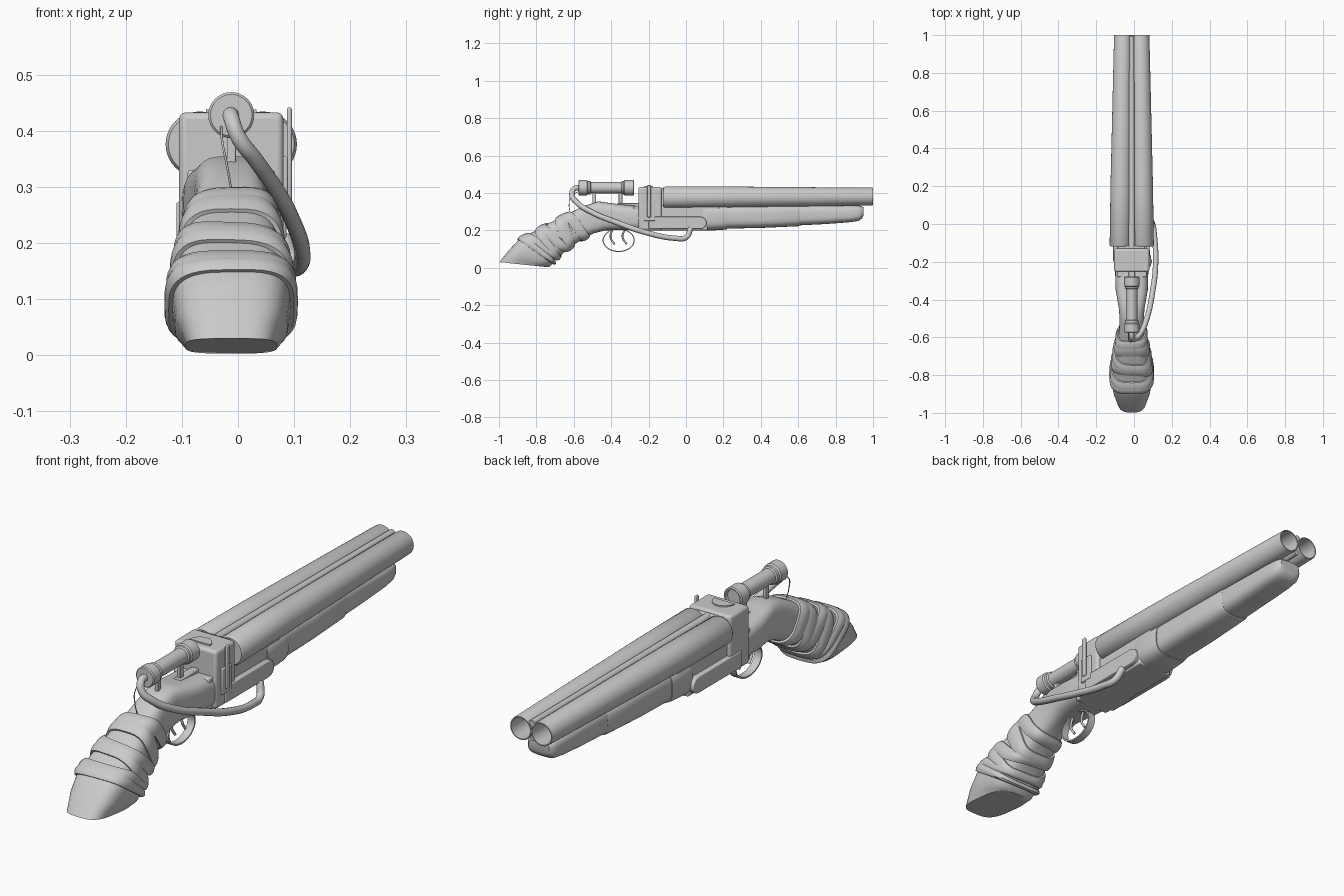
import bpy, bmesh, math
from mathutils import Vector

if "Cube" in bpy.data.objects:
    bpy.data.objects.remove(bpy.data.objects["Cube"])

CX = -0.012  # centre plane of the gun


def add(name, verts, faces, angle=35, bevel=0):
    me = bpy.data.meshes.new(name)
    me.from_pydata(verts, [], faces)
    bm = bmesh.new()
    bm.from_mesh(me)
    bmesh.ops.recalc_face_normals(bm, faces=bm.faces)
    bm.to_mesh(me)
    bm.free()
    ob = bpy.data.objects.new(name, me)
    bpy.context.collection.objects.link(ob)
    if bevel:
        m = ob.modifiers.new("bevel", 'BEVEL')
        m.width, m.segments = bevel, 3
    bpy.ops.object.select_all(action='DESELECT')
    ob.select_set(True)
    bpy.context.view_layer.objects.active = ob
    bpy.ops.object.shade_smooth_by_angle(angle=math.radians(angle))
    return ob


def skin(name, rings, caps=True, closed=False, angle=35):
    n, k = len(rings[0]), len(rings)
    verts = [p for r in rings for p in r]
    faces = []
    for i in range(k if closed else k - 1):
        a, b = i * n, (i + 1) % k * n
        faces += [(a + j, a + (j + 1) % n, b + (j + 1) % n, b + j) for j in range(n)]
    if caps and not closed:
        faces += [tuple(range(n)), tuple(range((k - 1) * n, k * n))]
    return add(name, verts, faces, angle)


def box(name, x0, x1, y0, y1, z0, z1, bevel=0.006):
    v = [(x, y, z) for x in (x0, x1) for y in (y0, y1) for z in (z0, z1)]
    f = [(0, 1, 3, 2), (4, 6, 7, 5), (0, 4, 5, 1), (2, 3, 7, 6), (0, 2, 6, 4), (1, 5, 7, 3)]
    return add(name, v, f, 35, bevel)


def prism(name, x0, x1, outline, bevel=0.004):
    n = len(outline)
    v = [(x, y, z) for x in (x0, x1) for y, z in outline]
    f = [tuple(range(n)), tuple(range(n, 2 * n))]
    f += [(j, (j + 1) % n, n + (j + 1) % n, n + j) for j in range(n)]
    return add(name, v, f, 35, bevel)


def lathe(name, profile, n=32):
    # profile rows: y, radius, x, z
    return skin(name, [[(x + r * math.cos(2 * math.pi * j / n), y, z + r * math.sin(2 * math.pi * j / n))
                        for j in range(n)] for y, r, x, z in profile])


def cable(name, pts, r):
    cu = bpy.data.curves.new(name, 'CURVE')
    cu.dimensions, cu.bevel_depth, cu.bevel_resolution = '3D', r, 4
    cu.use_fill_caps = True
    sp = cu.splines.new('BEZIER')
    sp.bezier_points.add(len(pts) - 1)
    for b, p in zip(sp.bezier_points, pts):
        b.co = p
        b.handle_left_type = b.handle_right_type = 'AUTO'
    ob = bpy.data.objects.new(name, cu)
    bpy.context.collection.objects.link(ob)


def spow(v, e):
    return math.copysign(abs(v) ** e, v)


def section_point(stations, t, a, d=0.0, e=0.6):
    # stations: top y, top z, bottom y, bottom z, half width
    i = max(0, min(int(t), len(stations) - 2))
    s = [p + (q - p) * (t - i) for p, q in zip(stations[i], stations[i + 1])]
    top, bot = Vector((CX, s[0], s[1])), Vector((CX, s[2], s[3]))
    c, v = (top + bot) / 2, (top - bot) / 2
    p = c + v * (1 + d / v.length) * spow(math.sin(a), e)
    p.x += (s[4] + d) * spow(math.cos(a), e)
    return p


N = 40
ANG = [2 * math.pi * j / N for j in range(N)]

# stock and grip
stock = [(-.25, .33, -.25, .2, .088), (-.36, .34, -.34, .203, .085), (-.47, .355, -.43, .2, .067),
         (-.56, .325, -.49, .185, .064), (-.63, .288, -.56, .15, .072), (-.73, .24, -.63, .1, .088),
         (-.81, .195, -.685, .055, .1), (-.89, .155, -.71, .025, .106), (-.95, .09, -.725, .01, .1),
         (-.998, .03, -.735, .003, .082)]
skin("stock", [[section_point(stock, t / 2, a) for a in ANG] for t in range(19)])

# wrapped bands around the grip
bands = [(3.95, .25), (4.6, -.25), (5.2, .35), (5.8, -.3), (6.35, .3), (6.85, -.1)]
for k, (t0, tilt) in enumerate(bands):
    prof = [(-.34, -.004), (-.33, .007), (-.17, .012), (0, .014), (.17, .012), (.33, .007), (.34, -.004)]
    skin("grip_wrap_%d" % (k + 1),
         [[section_point(stock, t0 + w + tilt * math.sin(a + (k % 3 - 1) * .5), a, d) for a in ANG]
          for w, d in prof], caps=False, closed=True)

# receiver: standing breech, lower body, side plates
box("breech_block", CX - .093, CX + .093, -.255, -.13, .2, .433, .012)
box("breech_face", CX - .07, CX + .07, -.135, -.115, .3, .425, .008)
prism("lower_receiver", CX - .078, CX + .078,
      [(-.28, .2), (.115, .2), (.115, .26), (.18, .3), (.18, .33), (-.14, .33), (-.28, .33)], .006)
for s, side in ((-1, "left"), (1, "right")):
    arc = [(.075 + .035 * math.cos(a), .24 + .033 * math.sin(a))
           for a in [math.pi * (i / 8 - .5) for i in range(9)]]
    x = sorted((CX + s * .06, CX + s * .098))
    prism("side_plate_" + side, x[0], x[1], [(-.2, .273), (-.2, .207)] + arc)

# top latch on the breech block
prism_top = [(CX + .045 * math.cos(math.pi * i / 10), -.225 + .045 * math.sin(math.pi * i / 10)) for i in range(11)]
m = len(prism_top)
add("top_latch", [(x, y, z) for z in (.425, .438) for x, y in prism_top],
    [tuple(range(m)), tuple(range(m, 2 * m))] + [(j, (j + 1) % m, m + (j + 1) % m, m + j) for j in range(m)])

# side lever
box("side_lever_base", .078, .089, -.225, -.165, .25, .355, .004)
box("side_lever", .087, .096, -.208, -.188, .27, .442, .004)

# two barrels, converging to open muzzles, and the rib between them
for s, side in ((-1, "left"), (1, "right")):
    b, f = CX + s * .059, CX + s * .0465
    mid = CX + s * .056
    lathe("barrel_" + side, [(-.12, .053, b, .376), (-.112, .058, b, .376), (.2, .0565, mid, .378),
                             (.997, .047, f, .381), (1, .046, f, .381), (1, .042, f, .381),
                             (.2, .042, mid, .378), (-.1, .042, b, .376)], 40)
lathe("barrel_rib", [(-.125, .017, CX, .411), (.996, .013, CX, .411)], 20)
lathe("lower_rib", [(-.12, .016, CX, .345), (.99, .012, CX, .35)], 16)

# wooden fore-end in three lengths
def fore(name, rows):
    st = [(y, zt, y, zb, w) for y, zt, zb, w in rows]
    skin(name, [[section_point(st, t, a, 0, .62) for a in ANG] for t in range(len(st))])

fore("fore_end_rear", [(.09, .34, .2, .082), (.11, .34, .198, .086), (.2, .34, .203, .085), (.22, .34, .206, .082)])
fore("fore_end_middle", [(.2, .34, .209, .079), (.4, .34, .213, .077), (.6, .34, .222, .072), (.61, .34, .226, .068)])
fore("fore_end_front", [(.59, .34, .226, .068), (.75, .338, .234, .066), (.87, .335, .243, .065), (.92, .333, .25, .062),
                        (.94, .33, .262, .056), (.95, .322, .28, .045)])

# trigger guard and triggers
ring = []
for i in range(48):
    a = 2 * math.pi * i / 48
    c, s = math.cos(a), math.sin(a)
    ring.append([(CX + x, -.36 + (.083 + d) * c, .147 + (.06 + d) * s)
                 for x, d in ((-.016, -.003), (.016, -.003), (.016, .003), (-.016, .003))])
skin("trigger_guard", ring, closed=True)
for k, y in enumerate((-.325, -.39)):
    cable("trigger_%d" % (k + 1), [(CX, y, .21), (CX, y - .014, .165), (CX, y + .008, .125)], .005)

# scope with flared ends
lathe("scope", [(y, r, CX, .428) for y, r in
                [(-.575, .025), (-.575, .037), (-.571, .041), (-.53, .041), (-.524, .036), (-.512, .036),
                 (-.508, .03), (-.345, .03), (-.341, .036), (-.333, .036), (-.328, .041), (-.282, .041),
                 (-.278, .037), (-.278, .032), (-.29, .03)]])
for k, y in enumerate((-.49, -.35)):
    box("scope_mount_%d" % (k + 1), CX - .008, CX + .008, y - .01, y + .01, .32, .405, .002)
box("scope_rail", CX - .016, CX + .016, -.37, -.25, .325, .345, .003)

# hose from the scope round the right side, and a thin loose wire
cable("hose", [(CX, -.56, .428), (CX, -.597, .423), (.0, -.61, .39), (.03, -.585, .35), (.068, -.5, .295),
               (.098, -.36, .238), (.114, -.22, .19), (.108, -.06, .158), (.098, 0, .162), (.08, .025, .21)], .0145)
cable("loose_wire", [(-.03, -.57, .41), (-.028, -.615, .38), (-.02, -.625, .34), (CX, -.62, .295)], .002)
